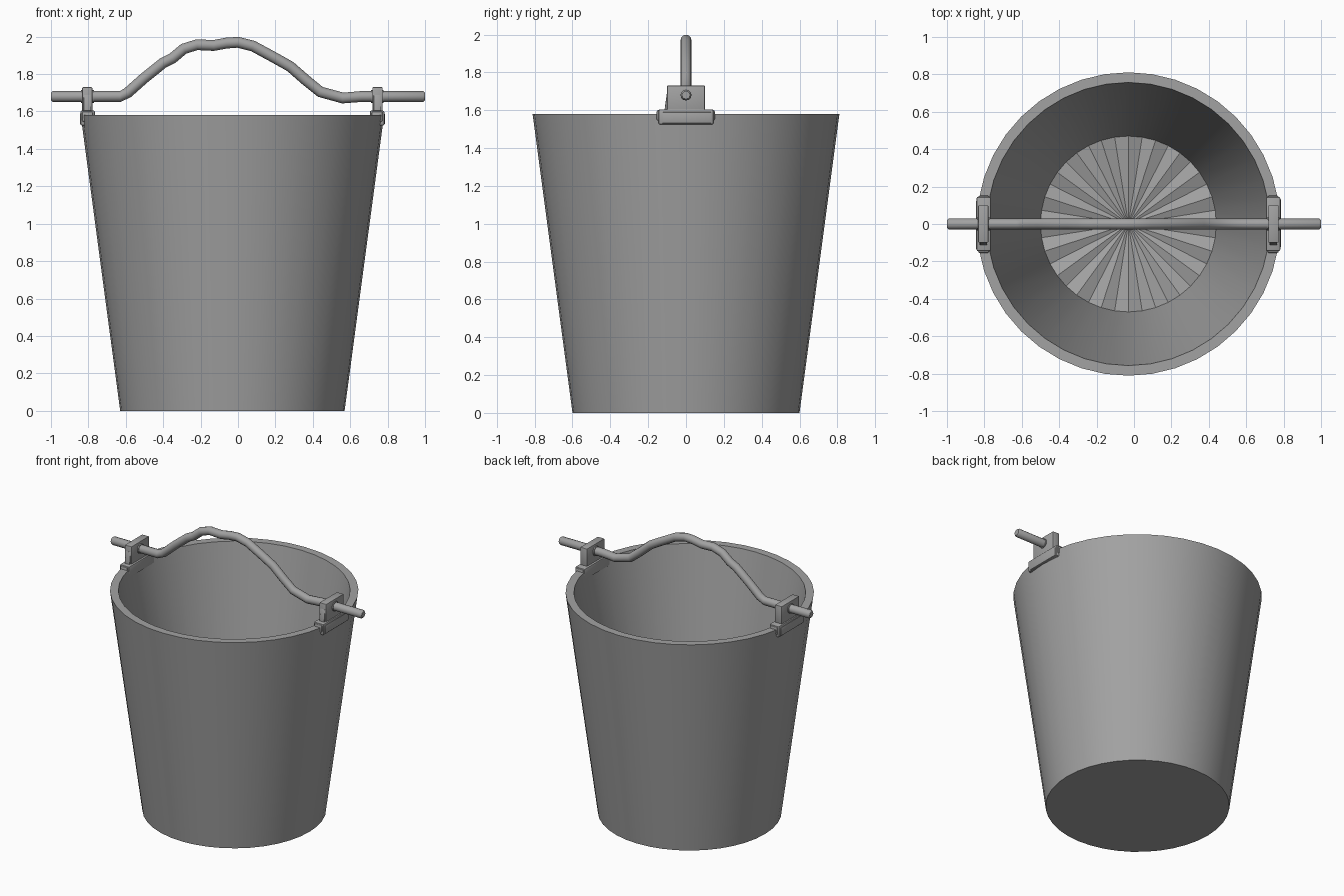
import bpy, bmesh, math
from mathutils import Vector

cube = bpy.data.objects.get("Cube")
if cube:
    bpy.data.objects.remove(cube, do_unlink=True)

steel = bpy.data.materials.new("grey_steel")
steel.use_nodes = True
GREY = (0.36, 0.36, 0.36, 1)
steel.diffuse_color = GREY
steel.node_tree.nodes["Principled BSDF"].inputs["Base Color"].default_value = GREY

CX = -0.03      # bucket axis
SIDES = 40


def finish(bm, name, angle=30):
    bmesh.ops.recalc_face_normals(bm, faces=bm.faces)
    mesh = bpy.data.meshes.new(name)
    bm.to_mesh(mesh)
    bm.free()
    mesh.materials.append(steel)
    obj = bpy.data.objects.new(name, mesh)
    bpy.context.collection.objects.link(obj)
    bpy.ops.object.select_all(action="DESELECT")
    obj.select_set(True)
    bpy.context.view_layer.objects.active = obj
    bpy.ops.object.shade_smooth_by_angle(angle=math.radians(angle))
    return obj


def ring(bm, centre, radius, sides, u, v):
    verts = []
    for i in range(sides):
        a = math.tau * i / sides
        verts.append(bm.verts.new(centre + radius * (math.cos(a) * u + math.sin(a) * v)))
    return verts


def bridge(bm, a, b):
    n = len(a)
    for i in range(n):
        j = (i + 1) % n
        bm.faces.new((a[i], a[j], b[j], b[i]))


X, Y, Z = Vector((1, 0, 0)), Vector((0, 1, 0)), Vector((0, 0, 1))

# Bucket shell: outside wall, flat rim, straight tapering inside
bm = bmesh.new()
profile = [(0.6, 0), (0.811, 1.58), (0.757, 1.58), (0.47, 0.05)]
rings = [ring(bm, Vector((CX, 0, z)), r, SIDES, X, Y) for r, z in profile]
for a, b in zip(rings, rings[1:]):
    bridge(bm, a, b)
bm.faces.new(rings[0])
# Pleated floor: every other spoke is raised
floor = rings[-1]
for v in floor[::2]:
    v.co.z += 0.025
tip = bm.verts.new((CX, 0, 0.03))
for i in range(SIDES):
    bm.faces.new((floor[i], floor[(i + 1) % SIDES], tip))
finish(bm, "bucket")

# Bent handle rod, swept along a path
path = [(-1, 1.68), (-0.99, 1.68), (-0.63, 1.68), (-0.59, 1.70), (-0.5, 1.78),
        (-0.4, 1.86), (-0.35, 1.885), (-0.29, 1.935), (-0.22, 1.957),
        (-0.13, 1.953), (-0.06, 1.966), (0, 1.97), (0.08, 1.95), (0.2, 1.885),
        (0.28, 1.84), (0.36, 1.77), (0.44, 1.705), (0.56, 1.672),
        (0.66, 1.68), (0.99, 1.68), (1, 1.68)]
points = [Vector((x, 0, z)) for x, z in path]
bm = bmesh.new()
loops = []
last = len(points) - 1
for i, p in enumerate(points):
    tangent = (points[min(i + 1, last)] - points[max(i - 1, 0)]).normalized()
    radius = 0.021 if i in (0, last) else 0.029
    loops.append(ring(bm, p, radius, 12, Y, tangent.cross(Y)))
for a, b in zip(loops, loops[1:]):
    bridge(bm, a, b)
bm.faces.new(loops[0])
bm.faces.new(loops[-1])
finish(bm, "handle", 40)


def block(name, lo, hi, bevel=0.008, top_pinch=1.0):
    """Bevelled box between two corners; top_pinch narrows the top along y."""
    lo, hi = Vector(lo), Vector(hi)
    mid, size = (lo + hi) / 2, hi - lo
    bm = bmesh.new()
    bmesh.ops.create_cube(bm, size=1)
    for v in bm.verts:
        pinch = top_pinch if v.co.z > 0 else 1
        v.co = mid + Vector((v.co.x * size.x, v.co.y * size.y * pinch, v.co.z * size.z))
    bmesh.ops.bevel(bm, geom=bm.edges[:], offset=bevel, segments=2,
                    profile=0.5, affect="EDGES")
    return finish(bm, name, 40)


# Brackets clamped on the rim; s is the outward direction
for side, s, outer in (("right", -1, -0.845), ("left", 1, 0.785)):
    def part(label, near, far, y0, y1, z0, z1, **kw):
        xs = sorted((outer - s * near, outer - s * far))
        block(f"{side}_bracket_{label}", (xs[0], y0, z0), (xs[1], y1, z1), **kw)

    part("clamp", 0.003, 0.08, -0.145, 0.145, 1.525, 1.605)
    part("outer_lip", 0, 0.03, s * 0.005 - 0.13, s * 0.005 + 0.13, 1.53, 1.59,
         bevel=0.004)
    part("end_tab", 0.012, 0.07, -0.155, 0.152, 1.545, 1.6)
    part("upright", 0.012, 0.066, -0.1, 0.1, 1.58, 1.73, bevel=0.004)
    part("gusset", 0.02, 0.06, -0.115, 0.08, 1.59, 1.69, bevel=0.004, top_pinch=0.86)

    # Collar around the rod
    bm = bmesh.new()
    ends = [ring(bm, Vector((outer - s * d, 0, 1.68)), 0.034, 16, Y, Z)
            for d in (0.006, 0.074)]
    bridge(bm, *ends)
    for e in ends:
        bm.faces.new(e)
    finish(bm, f"{side}_collar")
